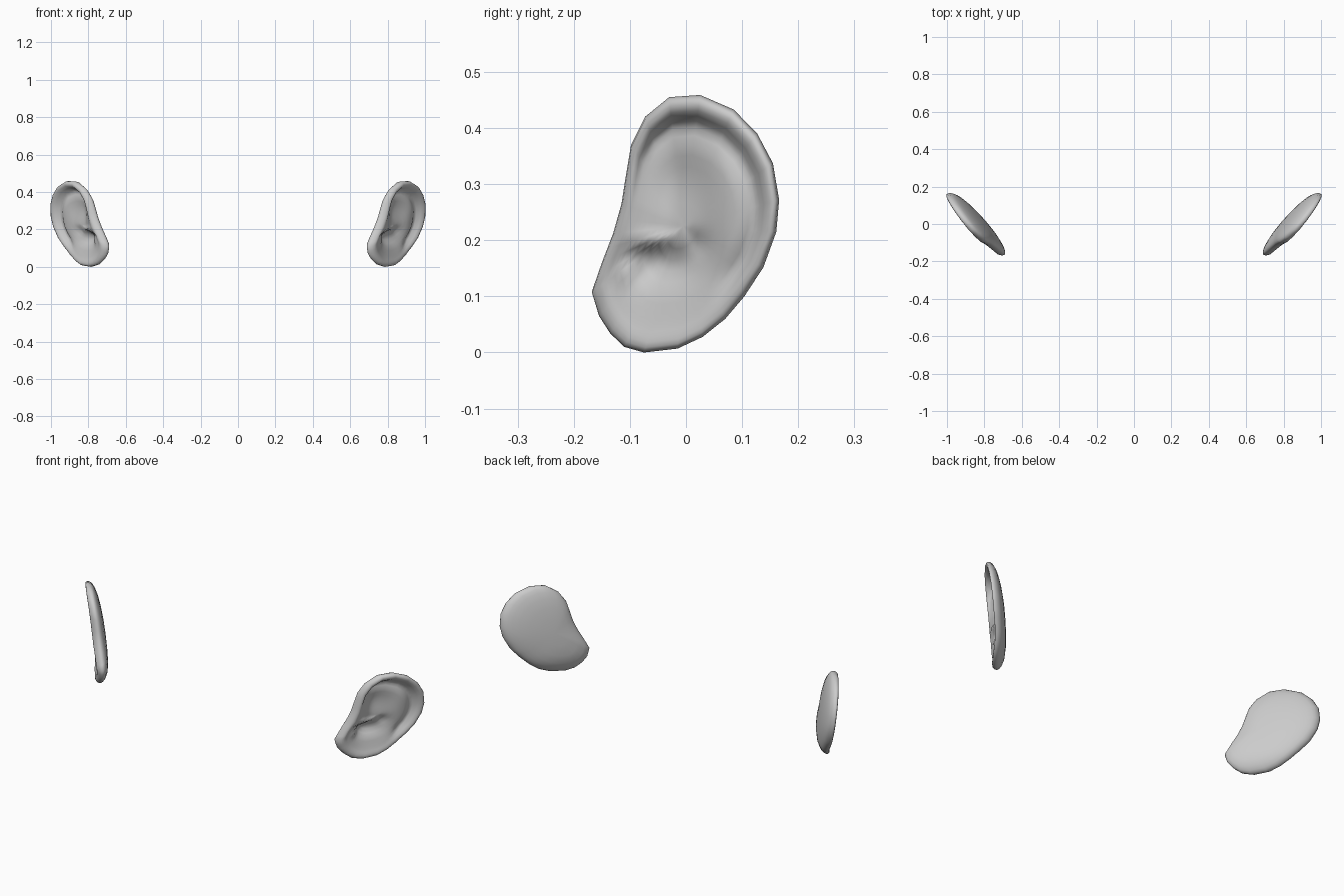
import bpy, bmesh
from math import exp

if "Cube" in bpy.data.objects:
    bpy.data.objects.remove(bpy.data.objects["Cube"])

# Outer silhouette of the ear seen from the side (y, z), clockwise from the top
OUTLINE = [(-.03, .455), (.025, .459), (.085, .433), (.127, .39), (.155, .337),
           (.166, .272), (.161, .215), (.138, .152), (.104, .1), (.07, .06),
           (.03, .028), (-.015, .007), (-.075, 0), (-.11, .01), (-.135, .034),
           (-.155, .065), (-.168, .108), (-.15, .16), (-.13, .212), (-.115, .265),
           (-.108, .31), (-.098, .37), (-.073, .42)]
CY, CZ = -.005, .225
# (scale, relief with rolled rim, relief of plain lobe) and (scale, back relief)
FRONT = [(.985, .014, .012), (.96, .022, .019), (.92, .026, .022), (.88, .024, .022),
         (.84, .013, .02), (.80, -.006, .018), (.75, -.012, .016), (.69, -.005, .013),
         (.62, .003, .01), (.54, .004, .008), (.45, .001, .004), (.36, -.002, 0),
         (.27, -.004, -.003), (.18, -.005, -.005), (.09, -.005, -.005)]
BACK = [(.985, -.014), (.95, -.023), (.88, -.033), (.75, -.044), (.55, -.053), (.3, -.058)]


def smooth(a, b, v):
    t = max(0, min(1, (v - a) / (b - a)))
    return t * t * (3 - 2 * t)


def base_x(y, z):
    # slanted ear plane, lobe curling outwards
    return .855 + .76 * y + .16 * (z - .25) + 2.8 * max(0, .1 - z) ** 2


def bump(y, z, cy, cz, ry, rz):
    return exp(-((y - cy) / ry) ** 2 - ((z - cz) / rz) ** 2)


def hollows(y, z):
    # upper hollow, lower bowl, ridge between them, small flap, ear canal
    return (-.028 * bump(y, z, -.02, .33, .06, .09)
            - .036 * bump(y, z, -.04, .155, .07, .04)
            + .018 * bump(y, z, -.06, .2, .06, .014)
            + .016 * bump(y, z, -.105, .145, .02, .02)
            - .016 * bump(y, z, .02, .195, .02, .02)
            + .010 * bump(y, z, .06, .25, .025, .08))


def make_ear(name, side):
    bm = bmesh.new()
    pts = []
    for i, (y, z) in enumerate(OUTLINE):
        ny, nz = OUTLINE[(i + 1) % len(OUTLINE)]
        pts += [(y, z), ((y + ny) / 2, (z + nz) / 2)]

    def vert(y, z, h):
        return bm.verts.new((side * (base_x(y, z) + h), y, z))

    def ring(t, relief):
        out = []
        for py, pz in pts:
            y, z = CY + (py - CY) * t, CZ + (pz - CZ) * t
            out.append(vert(y, z, relief(y, z, py, pz)))
        return out

    def skin(rings, tip):
        n = len(pts)
        for a, b in zip(rings, rings[1:]):
            for i in range(n):
                bm.faces.new((a[i], a[(i + 1) % n], b[(i + 1) % n], b[i]))
        for i in range(n):
            bm.faces.new((rings[-1][i], rings[-1][(i + 1) % n], tip))

    edge = ring(1, lambda *a: 0)
    # sculpted front
    rings = [edge]
    for t, rim, lobe in FRONT:
        def relief(y, z, py, pz):
            w = smooth(.03, .14, pz) * smooth(-.12, -.03, py)
            h = w * rim + (1 - w) * lobe
            return max(h + hollows(y, z) * smooth(1, .8, t) if t < .99 else h, -.046)
        rings.append(ring(t, relief))
    skin(rings, vert(CY, CZ, -.005 + hollows(CY, CZ)))
    # domed back
    rings = [edge] + [ring(t, lambda y, z, py, pz, h=h: h) for t, h in BACK]
    skin(rings, vert(CY, CZ, -.06))

    bmesh.ops.recalc_face_normals(bm, faces=bm.faces)
    for f in bm.faces:
        f.smooth = True
    mesh = bpy.data.meshes.new(name)
    bm.to_mesh(mesh)
    bm.free()
    bpy.context.collection.objects.link(bpy.data.objects.new(name, mesh))


make_ear("right_ear", 1)
make_ear("left_ear", -1)
